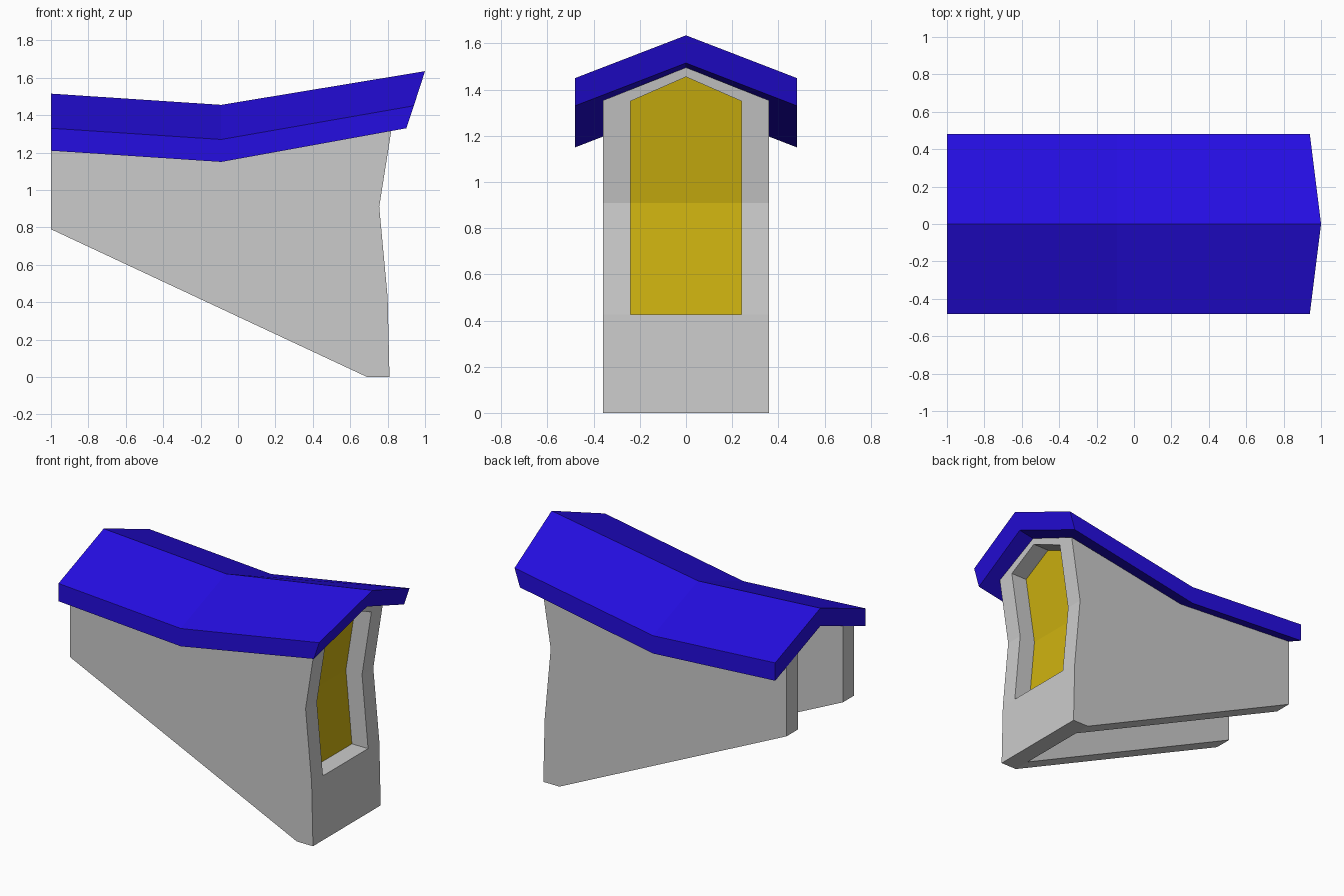
import bpy, bmesh

if "Cube" in bpy.data.objects:
    bpy.data.objects.remove(bpy.data.objects["Cube"])

PITCH = 0.385      # roof fall per unit of y
WALL = 0.12        # wall thickness
IN, OUT = 0.24, 0.36


def make(name, verts, faces, color=None, fix=True):
    bm = bmesh.new()
    vs = [bm.verts.new(v) for v in verts]
    for f in faces:
        bm.faces.new([vs[i] for i in f])
    if fix:
        bmesh.ops.recalc_face_normals(bm, faces=bm.faces)
    me = bpy.data.meshes.new(name)
    bm.to_mesh(me)
    bm.free()
    if color:
        mat = bpy.data.materials.new(name + "_paint")
        mat.diffuse_color = (*color, 1)
        mat.use_nodes = True
        mat.node_tree.nodes["Principled BSDF"].inputs["Base Color"].default_value = mat.diffuse_color
        me.materials.append(mat)
    ob = bpy.data.objects.new(name, me)
    bpy.context.collection.objects.link(ob)
    return ob


def loft(name, rings, color=None):
    n = len(rings[0])
    faces = [list(range(n)), [(len(rings) - 1) * n + i for i in range(n)]]
    for r in range(len(rings) - 1):
        for i in range(n):
            j = (i + 1) % n
            faces.append([r * n + i, r * n + j, (r + 1) * n + j, (r + 1) * n + i])
    return make(name, [v for ring in rings for v in ring], faces, color)


def front(z):
    """x of the bent front face at height z"""
    pts = [(0, 0.81), (0.425, 0.80), (0.91, 0.755), (1.32, 0.82)]
    for (z0, x0), (z1, x1) in zip(pts, pts[1:]):
        if z <= z1 or z1 == 1.32:
            return x0 + (x1 - x0) * (z - z0) / (z1 - z0)


def under(x, y):
    """height of the roof underside"""
    return 1.335 + (x + 0.09) * (0.171 if x > -0.09 else -0.066) - PITCH * abs(y)


def top_front(y, back=0):
    """point where the front wall meets the roof"""
    z = 1.35
    for _ in range(8):
        z = under(front(z) - back, y)
    return (front(z) - back, y, z)


# Roof: bent gable shell with a forward-leaning front edge
def roof_ring(ridge, ridge_low, eave, eave_low):
    return [(ridge[0], 0, ridge[1]), (eave[0], 0.48, eave[1]),
            (eave_low[0], 0.48, eave_low[1]), (ridge_low[0], 0, ridge_low[1]),
            (eave_low[0], -0.48, eave_low[1]), (eave[0], -0.48, eave[1])]


loft("roof", [
    roof_ring((-1, 1.515), (-1, 1.395), (-1, 1.33), (-1, 1.21)),
    roof_ring((-0.09, 1.455), (-0.09, 1.335), (-0.09, 1.27), (-0.09, 1.15)),
    roof_ring((1, 1.635), (0.96, 1.515), (0.94, 1.45), (0.90, 1.33)),
], (0.018, 0.004, 0.75))

# Side walls
for side, s in (("left", -1), ("right", 1)):
    rings = []
    for y in (IN * s, OUT * s):
        ring = [(-1, y, 0.79), (0.69, y, 0)]
        ring += [(front(z), y, z) for z in (0, 0.425, 0.91)]
        ring += [top_front(y), (-0.09, y, under(-0.09, y)), (-1, y, under(-1, y))]
        rings.append(ring)
    loft(side + "_wall", rings)

# Front wall below the window
loft("window_sill_wall", [[(front(z) - d, y, z) for z, d in
     ((0, WALL), (0, 0), (0.425, 0), (0.425, WALL))] for y in (-IN, IN)])

# Gable header above the window
loft("window_header", [[(front(z), y, z), top_front(y), top_front(y, WALL),
     (front(z) - WALL, y, z)] for y, z in ((-IN, 1.35), (0, 1.455), (IN, 1.35))])

# Window pane, set at the back of the opening
pane = [(front(z) - WALL, y, z) for y, z in
        ((-IN, 0.425), (IN, 0.425), (-IN, 0.91), (IN, 0.91),
         (-IN, 1.35), (IN, 1.35), (0, 1.455))]
make("window_pane", pane, [[0, 1, 3, 2], [2, 3, 5, 6, 4]], (0.62, 0.45, 0.005), fix=False)
